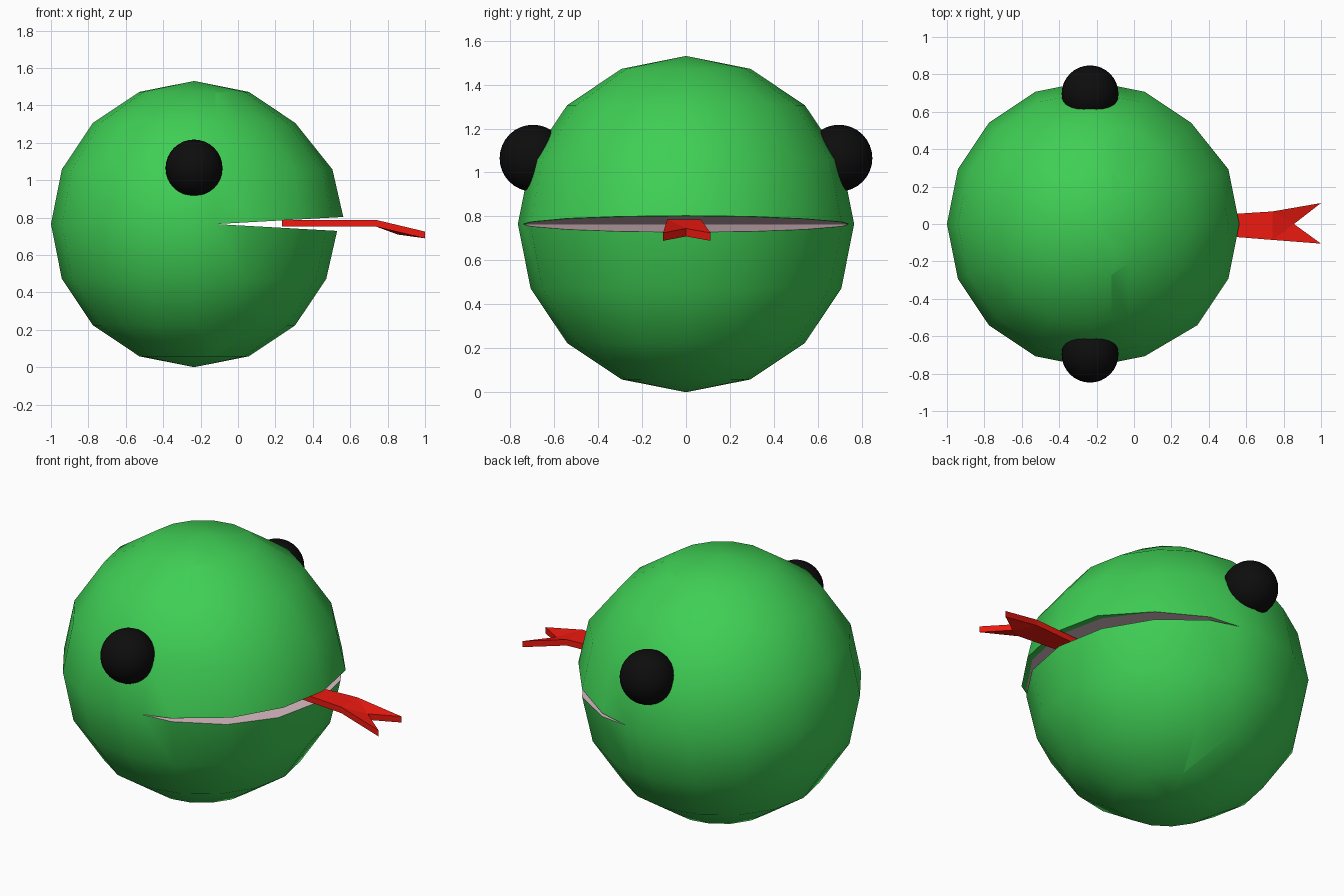
import bpy, bmesh
from math import radians, atan2
from mathutils import Vector

if "Cube" in bpy.data.objects:
    bpy.data.objects.remove(bpy.data.objects["Cube"])

R = 0.765                       # head radius
CENTRE = Vector((-0.235, 0, R))
CORNER = 0.115                  # mouth corner, x relative to head centre
SLOPE = 0.056                   # how fast the mouth opens


def material(name, rgb):
    m = bpy.data.materials.new(name)
    m.diffuse_color = (*rgb, 1)
    m.use_nodes = True
    m.node_tree.nodes["Principled BSDF"].inputs["Base Color"].default_value = m.diffuse_color
    return m


def add_object(name, bm, location, mats, smooth):
    mesh = bpy.data.meshes.new(name)
    bm.to_mesh(mesh)
    bm.free()
    for m in mats:
        mesh.materials.append(m)
    ob = bpy.data.objects.new(name, mesh)
    ob.location = location
    bpy.context.collection.objects.link(ob)
    if smooth:
        bpy.ops.object.select_all(action='DESELECT')
        ob.select_set(True)
        bpy.context.view_layer.objects.active = ob
        bpy.ops.object.shade_smooth_by_angle(angle=radians(35))
    return ob


green = material("green_skin", (0.05, 0.62, 0.09))
pink = material("mouth_pink", (0.70, 0.50, 0.55))
red = material("tongue_red", (0.85, 0.01, 0.005))
black = material("eye_black", (0.004, 0.004, 0.004))

# Head: 16 x 8 sphere, slit open along the front of its equator
bm = bmesh.new()
bmesh.ops.create_uvsphere(bm, u_segments=16, v_segments=8, radius=R)
bmesh.ops.bisect_plane(bm, geom=bm.verts[:] + bm.edges[:] + bm.faces[:],
                       plane_co=(CORNER, 0, 0), plane_no=(1, 0, 0))


def in_slit(v):
    return abs(v.co.z) < 1e-4 and v.co.x > CORNER - 1e-3


bmesh.ops.split_edges(bm, edges=[e for e in bm.edges if all(in_slit(v) for v in e.verts)])
slit = sorted((v for v in bm.verts if in_slit(v)), key=lambda v: atan2(v.co.y, v.co.x))


def lip(side):
    return [v for v in slit
            if any(f.calc_center_median().z * side > 0 for f in v.link_faces)]


upper, lower = lip(1), lip(-1)
lining = [v.co.copy() for v in upper]

# Upper front bulges forward over the lower lip
for v in bm.verts:
    front = v.co.x > 0.6 or (v.co.x > 0.45 and v.co.y < 0)
    if front and (v in upper or abs(v.co.z - 0.293) < 0.01):
        v.co.x += 0.033
for ring, side in ((upper, 1), (lower, -1)):
    for v in ring:
        v.co.z = side * SLOPE * max(v.co.x - CORNER, 0)

# Mouth surfaces: green underside of the upper lip, pink linings
bm.faces.new(upper[::-1])
bm.faces.new(lower).material_index = 1
roof = [bm.verts.new((c.x, c.y, SLOPE * max(c.x - CORNER, 0) - 0.002)) for c in lining]
bm.faces.new(roof[::-1]).material_index = 1
add_object("head", bm, CENTRE, (green, pink), True)

# Eyes
for side, name in ((-1, "eye_front"), (1, "eye_back")):
    bm = bmesh.new()
    bmesh.ops.create_uvsphere(bm, u_segments=32, v_segments=16, radius=0.152)
    add_object(name, bm, (-0.235, side * 0.696, 1.065), (black,), True)

# Forked tongue: top outline extruded downwards
bm = bmesh.new()
pts = [(0.235, -0.045, 0.787), (0.235, 0.035, 0.787), (0.74, -0.085, 0.787),
       (0.74, 0.067, 0.787), (0.855, 0, 0.745), (1.0, -0.105, 0.725), (1.0, 0.112, 0.725)]
vs = [bm.verts.new(p) for p in pts]
for idx in ((0, 2, 3, 1), (2, 4, 3), (2, 5, 4), (3, 4, 6)):
    bm.faces.new([vs[i] for i in idx])
ext = bmesh.ops.extrude_face_region(bm, geom=bm.faces[:], use_keep_orig=True)
for g in ext["geom"]:
    if isinstance(g, bmesh.types.BMVert):
        g.co.z -= 0.036
bmesh.ops.recalc_face_normals(bm, faces=bm.faces[:])
add_object("tongue", bm, (0, 0, 0), (red,), False)
